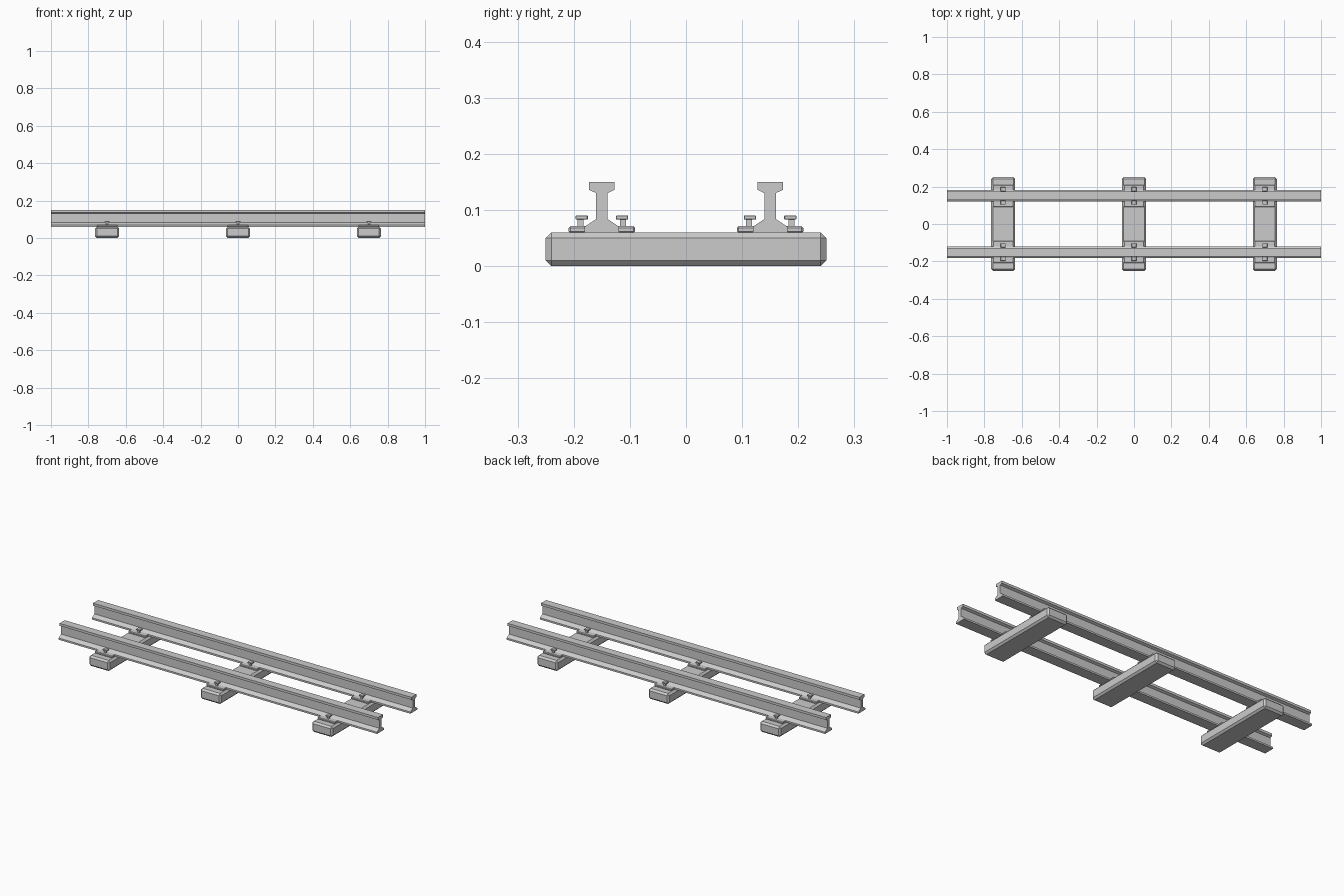
import bpy
import bmesh

cube = bpy.data.objects.get("Cube")
if cube:
    bpy.data.objects.remove(cube, do_unlink=True)

grey = bpy.data.materials.new("plain_grey")
grey.use_nodes = True
colour = (0.6, 0.6, 0.6, 1)
grey.diffuse_color = colour
grey.node_tree.nodes["Principled BSDF"].inputs["Base Color"].default_value = colour


def add_object(name, bm):
    bmesh.ops.recalc_face_normals(bm, faces=bm.faces)
    mesh = bpy.data.meshes.new(name)
    bm.to_mesh(mesh)
    bm.free()
    mesh.materials.append(grey)
    obj = bpy.data.objects.new(name, mesh)
    bpy.context.collection.objects.link(obj)
    return obj


def box(name, centre, size, bevel=0):
    bm = bmesh.new()
    bmesh.ops.create_cube(bm, size=1)
    bmesh.ops.scale(bm, vec=size, verts=bm.verts)
    if bevel:
        bmesh.ops.bevel(bm, geom=bm.edges[:], offset=bevel, segments=1,
                        affect='EDGES')
    bmesh.ops.translate(bm, vec=centre, verts=bm.verts)
    return add_object(name, bm)


def extrude_profile(name, points, x, half_length):
    bm = bmesh.new()
    face = bm.faces.new([bm.verts.new((x - half_length, y, z)) for y, z in points])
    new = bmesh.ops.extrude_face_region(bm, geom=[face])["geom"]
    bmesh.ops.translate(bm, vec=(2 * half_length, 0, 0),
                        verts=[v for v in new if isinstance(v, bmesh.types.BMVert)])
    return add_object(name, bm)


# Rail section, one half, from foot to head
half_rail = [(0.031, 0.06), (0.031, 0.07), (0.01, 0.084),
             (0.01, 0.13), (0.023, 0.136), (0.023, 0.15)]

for side, label in ((-1, "front"), (1, "back")):
    y0 = side * 0.15
    section = [(y0 + y, z) for y, z in half_rail]
    section += [(y0 - y, z) for y, z in reversed(half_rail)]
    extrude_profile(label + "_rail", section, 0, 1)

for i, x in enumerate((-0.7, 0, 0.7), 1):
    # Chamfered sleeper
    box(f"sleeper_{i}", (x, 0, 0.03), (0.13, 0.5, 0.06), 0.01)
    for side, label in ((-1, "front"), (1, "back")):
        y0 = side * 0.15
        # Base plate under the rail
        box(f"{label}_base_plate_{i}", (x, y0, 0.065), (0.11, 0.118, 0.012), 0.003)
        # Spikes either side, heads hooked towards the rail
        for d, place in ((-1, "near"), (1, "far")):
            tag = f"{label}_{place}_spike"
            box(f"{tag}_stem_{i}", (x, y0 + d * 0.038, 0.076), (0.012, 0.011, 0.02))
            box(f"{tag}_head_{i}", (x, y0 + d * 0.036, 0.0865), (0.026, 0.022, 0.007), 0.001)
